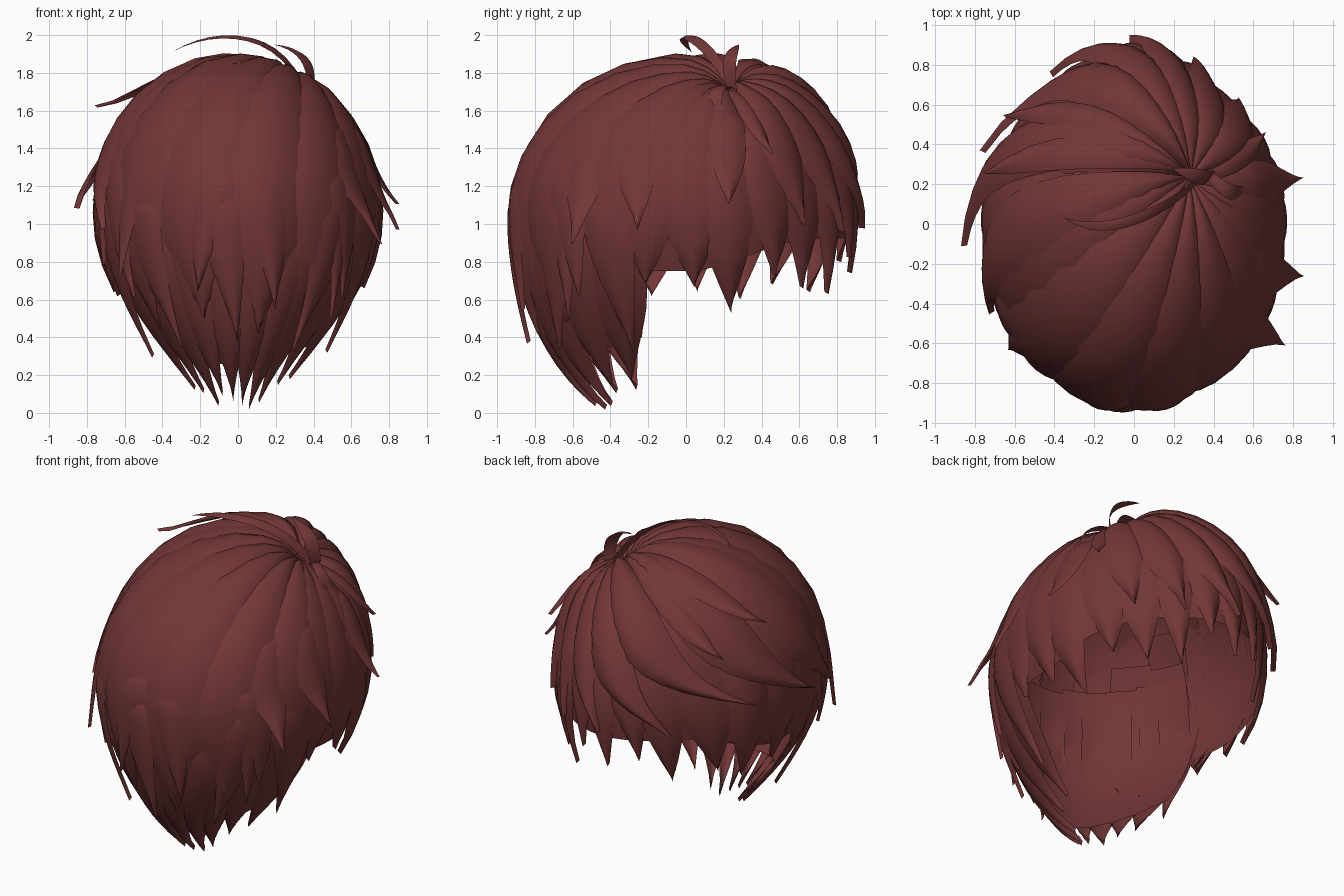
import bpy, bmesh, math, random
from mathutils import Vector

if "Cube" in bpy.data.objects:
    bpy.data.objects.remove(bpy.data.objects["Cube"])

random.seed(4)
CZ = 1.05                                # height of the skull centre
WHORL = Vector((0.42, 0.30, 0.86)).normalized()

mat = bpy.data.materials.new("dark_red_hair")
mat.diffuse_color = (0.17, 0.037, 0.037, 1)
mat.use_nodes = True
mat.node_tree.nodes["Principled BSDF"].inputs["Base Color"].default_value = mat.diffuse_color


def smooth(a, b, x):
    x = max(0.0, min(1.0, (x - a) / (b - a)))
    return x * x * (3 - 2 * x)


def polar(z):
    """Polar angle of a height on the head."""
    s = (z - CZ) / (0.85 if z > CZ else 1.2)
    return math.acos(max(-1, min(1, s)))


def head(phi, z_end, t, r):
    """Point on the path from the whorl (t=0) down to a height z_end (t=1)."""
    th = 0.25 + (polar(z_end) - 0.25) * t
    a = math.radians(phi)
    m = Vector((math.sin(th) * math.cos(a), math.sin(th) * math.sin(a), math.cos(th)))
    k = smooth(-0.45, 0.6, th * t / 1.6)
    k0 = smooth(-0.45, 0.6, 0)
    k = (k - k0) / (1 - k0)
    d = (WHORL * (1 - k) + m * k).normalized()
    r *= 1 - 0.07 * math.exp(-((d - WHORL).length / 0.2) ** 2)   # dimple
    low = d.z < 0
    wide = 0.77 * (1 - 0.75 * d.z ** 2 if low else 1)
    wide *= 1 - 0.17 * smooth(0.35, 0.85, d.y)                   # narrower over the face
    deep = 0.94 if d.y < 0 else 0.91
    return Vector((wide * d.x * r, deep * d.y * r, CZ + (1.2 if low else 0.85) * d.z * r))


def grid(name, rows):
    """Smooth surface through rows of points."""
    bm = bmesh.new()
    vs = [[bm.verts.new(p) for p in row] for row in rows]
    for r0, r1 in zip(vs, vs[1:]):
        for i in range(len(r0) - 1):
            bm.faces.new((r0[i], r1[i], r1[i + 1], r0[i + 1]))
    bmesh.ops.remove_doubles(bm, verts=bm.verts, dist=0.0005)
    me = bpy.data.meshes.new(name)
    bm.to_mesh(me)
    bm.free()
    me.materials.append(mat)
    ob = bpy.data.objects.new(name, me)
    bpy.context.collection.objects.link(ob)
    bpy.context.view_layer.objects.active = ob
    ob.select_set(True)
    bpy.ops.object.shade_smooth_by_angle(angle=math.radians(50))
    ob.select_set(False)


def lock(name, phi, z, half, sweep=0, flare=0.0, lift=0.0, bulge=0.035, n=14,
         taper=0.55, start=0.0, bend=2, crest=0.0):
    """Pointed strand on the head; sweep bends it sideways, flare lifts the tip,
    crest raises its middle, start > 0 lets it emerge from under other strands."""
    rows = []
    for i in range(n + 1):
        u = i / n
        t = start + (1 - start) * u
        w = 1 if u < taper else 1 - ((u - taper) / (1 - taper)) ** 1.5
        tuck = 0.05 * (1 - smooth(0, 0.35, u)) if start else 0
        row = []
        for j in range(7):
            v = j / 3 - 1
            r = 0.965 + lift * smooth(0, 0.4, u) + bulge * (1 - v * v) * smooth(0, 0.3, u)
            r += flare * u ** 5 + crest * math.sin(math.pi * min(1, u * 1.3)) * (1 - v ** 4) - tuck
            row.append(head(phi - sweep * (1 - t ** bend) + v * half * w, z, t, r))
        rows.append(row)
    grid(name, rows)


# Inner cap, cut high over the face and low at the nape
def cut(phi):
    s = math.sin(math.radians(phi))
    if s < -0.29:
        return 0.38 + (s + 0.29) * 0.22
    return 0.74 + 0.18 * smooth(0, 0.8, s)


cols = [i * 3 for i in range(121)]
grid("inner_cap", [[head(p, cut(p), t / 18, 0.965) for p in cols] for t in range(19)])

# Nape strands
for i in range(10):
    phi = -153 + i * 14
    s = abs(math.cos(math.radians(phi)))
    lock("nape_strand", phi, -0.03 + 0.15 * s ** 2 + random.uniform(0, 0.1), 11,
         random.uniform(-8, 8), 0.0, 0.0, 0.025, taper=0.6, start=0.5)

# Broad smooth panels from the whorl down the back
PANELS = [(-168, 0.62, 19, -6), (-139, 0.46, 20, -4), (-108, 0.5, 20, 0), (-78, 0.42, 19, 4),
          (-50, 0.48, 18, 4), (-24, 0.58, 17, 4)]
for a in PANELS:
    lock("back_panel", *a, 0.0, 0.0, 0.04, n=18, taper=0.72)

# Curved tufts above the nape
for i in range(9):
    phi = -160 + i * 17.5
    lock("back_tuft", phi, 0.36 + 0.26 * (i % 2) + random.uniform(-0.06, 0.06), 9,
         14 if i % 3 else -14, 0.05, 0.022, 0.025, taper=0.4, start=0.52)

# Side strands: angle, tip height, half width, sweep
SIDES = [(-14, 0.68, 15, 0), (3, 0.66, 13, 4), (17, 0.53, 11, 8), (33, 0.72, 11, 4),
         (194, 0.68, 15, 0), (176, 0.64, 13, -4), (160, 0.6, 11, 4)]
for a in SIDES:
    lock("side_strand", *a, taper=0.72)

# Fringe strands
FRINGE = [(46, 0.66, 11, 5), (62, 0.63, 10, 8), (78, 0.82, 12, 10), (95, 0.74, 12, 14),
          (113, 0.8, 12, 18), (130, 0.64, 12, 18), (148, 0.68, 12, 20)]
for a in FRINGE:
    lock("fringe_strand", *a, 0.0, 0.008, 0.03, taper=0.7)

# Thick layers sweeping sideways over the fringe
SWEPT = [(42, 1.0, 12, 6, 0.02, 0.02, 0.03), (63, 0.96, 13, 14, 0.01, 0.025, 0.03),
         (92, 0.98, 15, 28, 0.01, 0.03, 0.03), (128, 0.98, 18, 48, 0.03, 0.035, 0.03),
         (158, 1.12, 20, 62, 0.04, 0.045, 0.04), (186, 1.08, 19, 48, 0.1, 0.03, 0.02),
         (207, 0.98, 17, 26, 0.04, 0.02, 0.0)]
for p, z, h, s, f, l, c in SWEPT:
    lock("swept_layer", p, z, h, s, f, l, 0.04, n=18, taper=0.5, bend=3, crest=c)

# Flicked tips that stand away from the head
FLICKS = [(164, 1.52, 16, 30, 0.2, 0.04), (146, 1.4, 12, 30, 0.14, 0.05),
          (13, 1.1, 7, -6, 0.13, 0.02), (-14, 0.98, 8, 8, 0.14, 0.02),
          (-33, 0.92, 9, 10, 0.2, 0.01), (218, 0.75, 8, -8, 0.13, 0.01),
          (-42, 0.55, 7, 8, 0.1, 0.01), (202, 0.8, 8, 6, 0.06, 0.01),
          (30, 1.35, 8, 5, 0.08, 0.02)]
for p, z, h, s, f, l in FLICKS:
    lock("flicked_strand", p, z, h, s, f, l, 0.025, taper=0.45, start=0.0 if z > 1.3 else 0.45)


# Loose curls rising from the whorl
def curl(points, side, width):
    p = [Vector(q) for q in points]
    side = Vector(side)
    rows = []
    for i in range(13):
        t = i / 12
        u = 1 - t
        c = p[0] * u ** 3 + p[1] * 3 * u * u * t + p[2] * 3 * u * t * t + p[3] * t ** 3
        w = width * (0.5 + t) * (1 - t ** 2.5)
        rows.append([c - side * w, c + Vector((0, 0, 0.25 * w)), c + side * w])
    grid("loose_curl", rows)


curl([(0.36, 0.27, 1.66), (0.26, 0.12, 2.03), (-0.1, -0.1, 2.05), (-0.35, 0.03, 1.91)],
     (0.3, 0.8, 0.2), 0.05)
curl([(0.37, 0.26, 1.64), (0.42, 0.2, 1.86), (0.34, 0.24, 1.92), (0.19, 0.28, 1.95)],
     (0.5, 0.7, 0), 0.06)
curl([(0.33, 0.3, 1.68), (0.47, 0.12, 1.8), (0.55, 0.13, 1.68), (0.6, 0.21, 1.4)],
     (0.2, 0.9, 0), 0.05)
